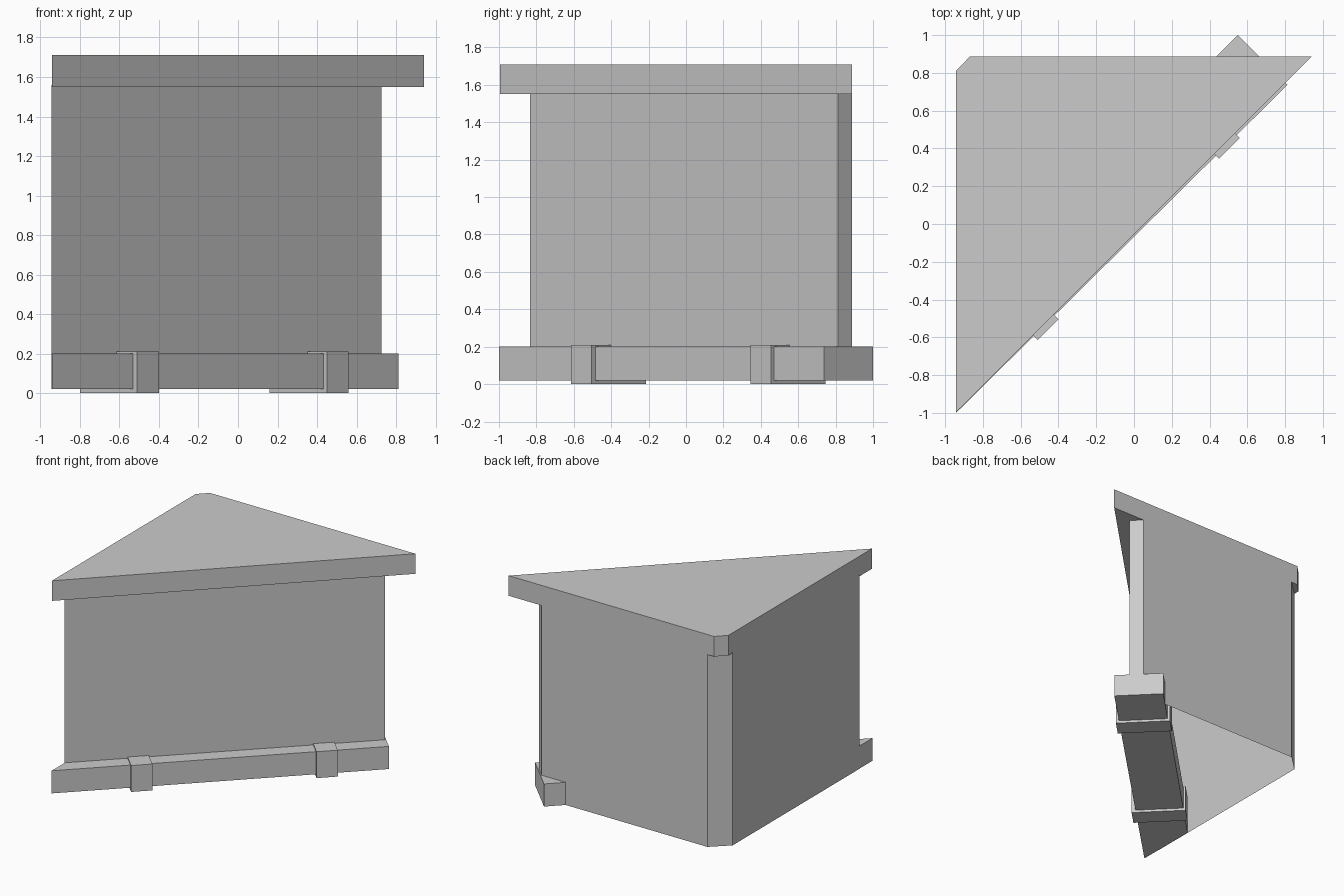
import bpy
import bmesh

cube = bpy.data.objects.get("Cube")
if cube:
    bpy.data.objects.remove(cube, do_unlink=True)

grey = bpy.data.materials.new("plain_grey")
grey.use_nodes = True
grey.diffuse_color = (0.6, 0.6, 0.6, 1)
grey.node_tree.nodes["Principled BSDF"].inputs["Base Color"].default_value = (0.6, 0.6, 0.6, 1)


def prism(name, outline, bottom, top, capped=True):
    """Extrude a counter-clockwise plan outline; uncapped gives an open shell."""
    bm = bmesh.new()
    low = [bm.verts.new((x, y, bottom)) for x, y in outline]
    high = [bm.verts.new((x, y, top)) for x, y in outline]
    n = len(outline)
    for i in range(n):
        j = (i + 1) % n
        bm.faces.new((low[i], low[j], high[j], high[i]))
    if capped:
        bm.faces.new(high)
        bm.faces.new(low[::-1])
    mesh = bpy.data.meshes.new(name)
    bm.to_mesh(mesh)
    bm.free()
    mesh.materials.append(grey)
    obj = bpy.data.objects.new(name, mesh)
    bpy.context.collection.objects.link(obj)
    return obj


# Triangular top slab with a clipped back corner
prism("top_slab", [(-0.942, -0.995), (0.94, 0.887), (-0.868, 0.887), (-0.942, 0.813)],
      1.55, 1.71)

# Wall shell, open underneath, with its diagonal front set back
prism("wall_shell", [(-0.944, -0.835), (0.725, 0.813), (0.65, 0.888),
                     (-0.81, 0.888), (-0.944, 0.762)],
      0.02, 1.56, capped=False)

# Diagonal base rail
prism("base_rail", [(-0.942, -1.0), (0.813, 0.737), (0.55, 1.0), (-0.942, -0.492)],
      0.02, 0.2)

# Bands wrapped around the rail
width, depth = 0.11, 0.29
for side, (x, y) in (("right", (-0.51, -0.615)), ("left", (0.45, 0.345))):
    prism("rail_band_" + side,
          [(x, y), (x + width, y + width),
           (x + width - depth, y + width + depth), (x - depth, y + depth)],
          0.0, 0.21)
